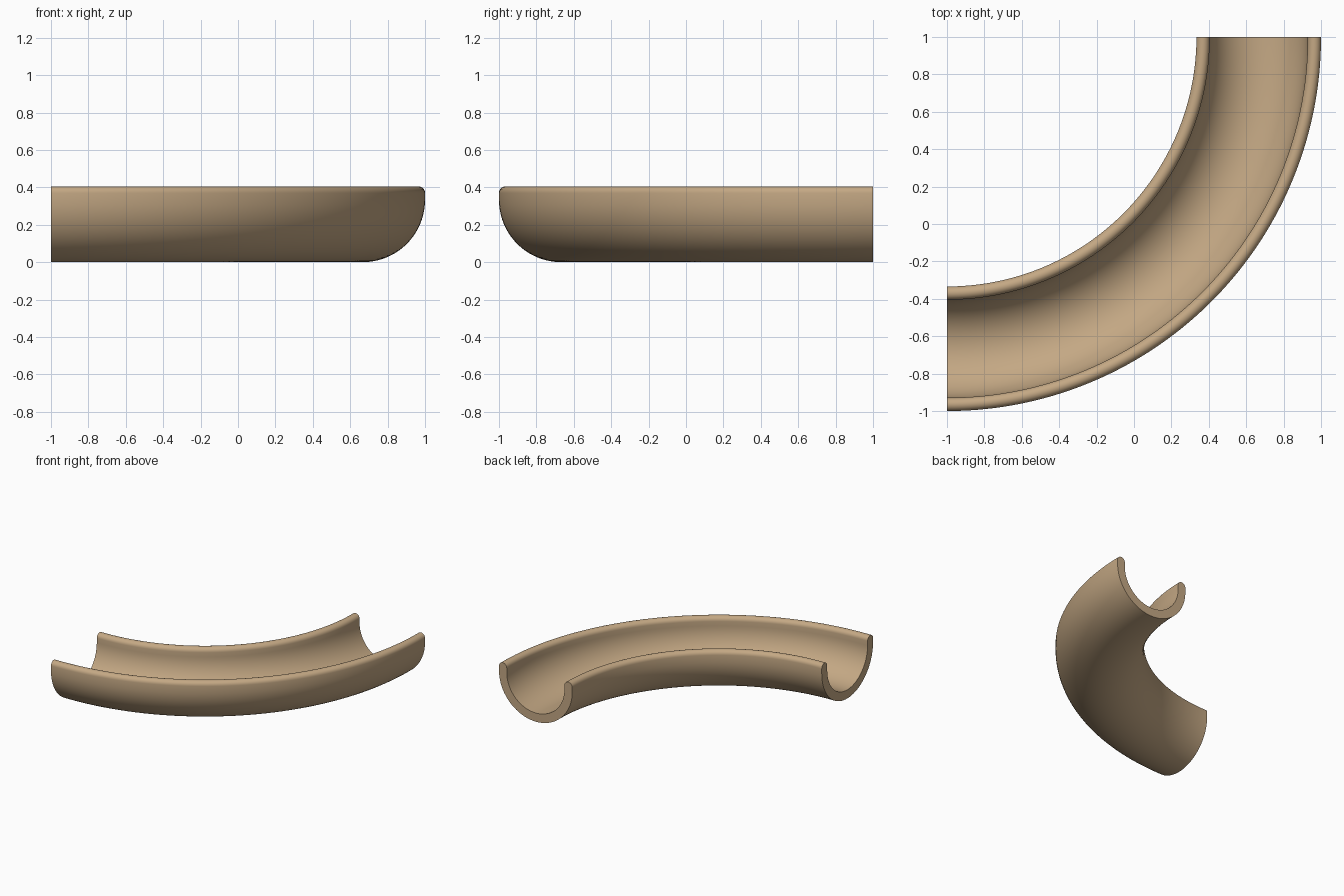
import bpy, bmesh, math
from math import pi, cos, sin

if "Cube" in bpy.data.objects:
    bpy.data.objects.remove(bpy.data.objects["Cube"])

# Sweep centre and channel section sizes
CX, CY = -1.0, 1.0
SWEEP_R = 1.667
R_OUT, WALL = 0.333, 0.071
R_IN = R_OUT - WALL
LIP_R = WALL / 2
BOWL_Z, LIP_Z = R_OUT, 0.405 - WALL / 2


def arc(cx, cz, r, a0, a1, n):
    return [(cx + r * cos(a0 + (a1 - a0) * i / n),
             cz + r * sin(a0 + (a1 - a0) * i / n)) for i in range(n + 1)]


# Closed U section: outer bowl, right rounded lip, inner bowl, left rounded lip
mid = (R_OUT + R_IN) / 2
profile = (arc(0, BOWL_Z, R_OUT, pi, 2 * pi, 40)
           + arc(mid, LIP_Z, LIP_R, 0, pi, 12)
           + arc(0, BOWL_Z, R_IN, 2 * pi, pi, 36)
           + arc(-mid, LIP_Z, LIP_R, 0, pi, 12))

# Quarter-turn sweep of the section, capped at both ends
bm = bmesh.new()
verts = [bm.verts.new((CX + SWEEP_R + u, CY, z)) for u, z in profile]
start_cap = bm.faces.new(verts)
bmesh.ops.spin(bm, geom=[start_cap] + start_cap.edges[:] + verts,
               cent=(CX, CY, 0), axis=(0, 0, 1), angle=-pi / 2, steps=72,
               use_duplicate=False)
# Restore the start cap if the sweep consumed it
boundary = [e for e in bm.edges if e.is_boundary]
if boundary:
    bmesh.ops.holes_fill(bm, edges=boundary, sides=0)
bmesh.ops.recalc_face_normals(bm, faces=bm.faces[:])

mesh = bpy.data.meshes.new("curved_channel")
bm.to_mesh(mesh)
bm.free()
channel = bpy.data.objects.new("curved_channel", mesh)
bpy.context.collection.objects.link(channel)

# Tan finish
tan = bpy.data.materials.new("tan")
tan.diffuse_color = (0.55, 0.39, 0.23, 1)
tan.use_nodes = True
tan.node_tree.nodes["Principled BSDF"].inputs["Base Color"].default_value = tan.diffuse_color
mesh.materials.append(tan)

# Smooth walls with crisp end caps
bpy.context.view_layer.objects.active = channel
channel.select_set(True)
bpy.ops.object.shade_smooth_by_angle(angle=math.radians(35))
